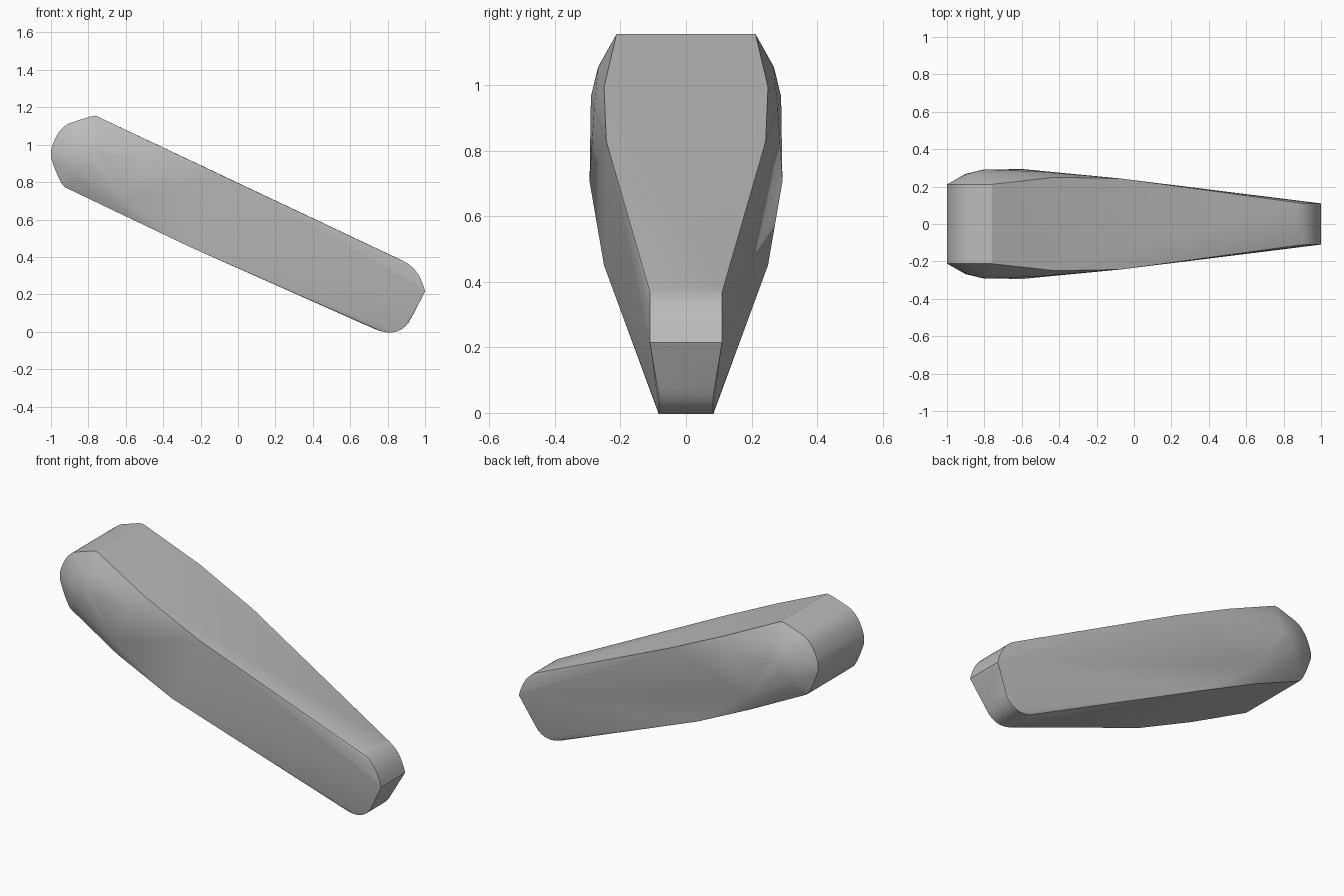
import bpy
import bmesh
import math
from mathutils import Vector

default_cube = bpy.data.objects.get("Cube")
if default_cube:
    bpy.data.objects.remove(default_cube, do_unlink=True)


def make_material(name, color):
    material = bpy.data.materials.new(name)
    material.use_nodes = True
    material.diffuse_color = color
    shader = material.node_tree.nodes["Principled BSDF"]
    shader.inputs["Base Color"].default_value = color
    return material


def rounded(start, control, end, steps=8):
    """Quadratic curve through the side profile."""
    a, b, c = Vector(start), Vector(control), Vector(end)
    curve = []
    for i in range(steps + 1):
        t = i / steps
        curve.append(a * (1 - t) ** 2 + b * 2 * t * (1 - t) + c * t * t)
    return curve


def ring(center, radius, steps=20):
    """Circle in the side plane."""
    cx, cz = center
    angles = [math.tau * i / steps for i in range(steps)]
    return [(cx + radius * math.cos(a), cz + radius * math.sin(a)) for a in angles]


def with_width(points, half_width):
    return [(x, half_width, z) for x, z in points]


# Narrow rounded nose
half_shell = with_width(rounded((0.88, 0.38), (0.97, 0.34), (1.0, 0.215)), 0.11)
half_shell += with_width(rounded((0.93, 0.08), (0.87, -0.045), (0.73, 0.015)), 0.083)

# Wide rounded butt
half_shell += with_width([(-0.76, 1.155), (-0.79, 1.151)], 0.212)
half_shell += with_width(rounded((-0.9, 1.115), (-0.97, 1.085), (-1.0, 0.97)), 0.212)
half_shell += with_width(rounded((-1.0, 0.93), (-0.95, 0.78), (-0.92, 0.77)), 0.212)

# Domed cheek on the butt
cheek_center = (-0.77, 0.925)
half_shell += with_width(ring(cheek_center, 0.13), 0.268)
half_shell += with_width(ring(cheek_center, 0.04), 0.29)

# Side corners along the body
half_shell += [
    (-0.42, 0.25, 0.994),
    (-0.07, 0.243, 0.828),
    (-0.5, 0.28, 0.93),
    (-0.6, 0.294, 0.705),
    (-0.6, 0.255, 0.617),
    (-0.25, 0.25, 0.45),
]

# Mirrored convex body
mesh = bpy.data.meshes.new("tapered_body")
bm = bmesh.new()
for x, y, z in half_shell:
    for side in (-1, 1):
        bm.verts.new((x, side * y, z))
hull = bmesh.ops.convex_hull(bm, input=bm.verts)
unused = {v for v in hull["geom_interior"] + hull["geom_unused"]
          if isinstance(v, bmesh.types.BMVert)}
bmesh.ops.delete(bm, geom=list(unused), context="VERTS")
bmesh.ops.dissolve_limit(bm, angle_limit=math.radians(0.5),
                         verts=bm.verts, edges=bm.edges)
bmesh.ops.recalc_face_normals(bm, faces=bm.faces)
bm.to_mesh(mesh)
bm.free()

body = bpy.data.objects.new("tapered_body", mesh)
bpy.context.collection.objects.link(body)
mesh.materials.append(make_material("plain grey", (0.5, 0.5, 0.5, 1.0)))

# Smooth domes with crisp outline edges
bpy.ops.object.select_all(action="DESELECT")
body.select_set(True)
bpy.context.view_layer.objects.active = body
bpy.ops.object.shade_smooth_by_angle(angle=math.radians(30))
